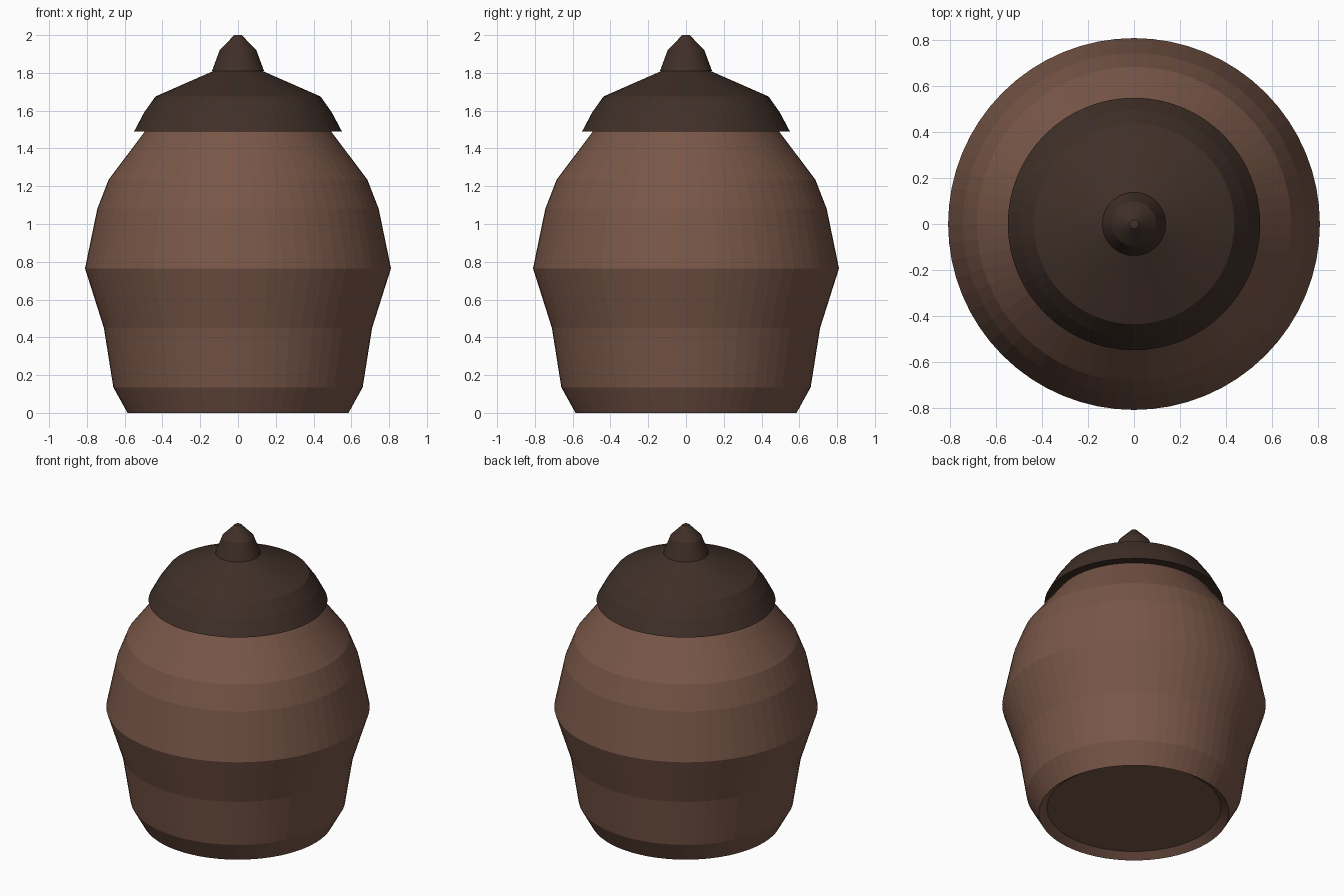
import bpy, bmesh
from math import pi, cos, sin

if "Cube" in bpy.data.objects:
    bpy.data.objects.remove(bpy.data.objects["Cube"])

SIDES = 64

def material(name, color):
    m = bpy.data.materials.new(name)
    m.diffuse_color = (*color, 1)
    m.use_nodes = True
    m.node_tree.nodes["Principled BSDF"].inputs["Base Color"].default_value = m.diffuse_color
    return m

def lathe(name, profile, mat):
    """Revolve (radius, z) points, bottom to top, and cap both ends."""
    bm = bmesh.new()
    rings = [[bm.verts.new((r * cos(2 * pi * i / SIDES), r * sin(2 * pi * i / SIDES), z))
              for i in range(SIDES)] for r, z in profile]
    for a, b in zip(rings, rings[1:]):
        for i in range(SIDES):
            j = (i + 1) % SIDES
            bm.faces.new((a[i], a[j], b[j], b[i]))
    bm.faces.new(rings[0][::-1])
    bm.faces.new(rings[-1])
    bmesh.ops.recalc_face_normals(bm, faces=bm.faces)
    mesh = bpy.data.meshes.new(name)
    bm.to_mesh(mesh)
    bm.free()
    mesh.materials.append(mat)
    ob = bpy.data.objects.new(name, mesh)
    bpy.context.collection.objects.link(ob)
    return ob

clay = material("clay_brown", (0.191, 0.095, 0.065))
dark = material("dark_brown", (0.051, 0.029, 0.021))

# jar body with a shallow recess in the base
lathe("jar_body", [(0.535, 0.035), (0.585, 0), (0.66, 0.135), (0.71, 0.45),
                   (0.81, 0.765), (0.745, 1.08), (0.685, 1.235), (0.485, 1.5)], clay)
# overhanging lid
lathe("lid", [(0.55, 1.49), (0.497, 1.59), (0.437, 1.675), (0.13, 1.81)], dark)
# pointed knob
lathe("lid_knob", [(0.138, 1.81), (0.097, 1.92), (0.02, 2.0)], dark)
